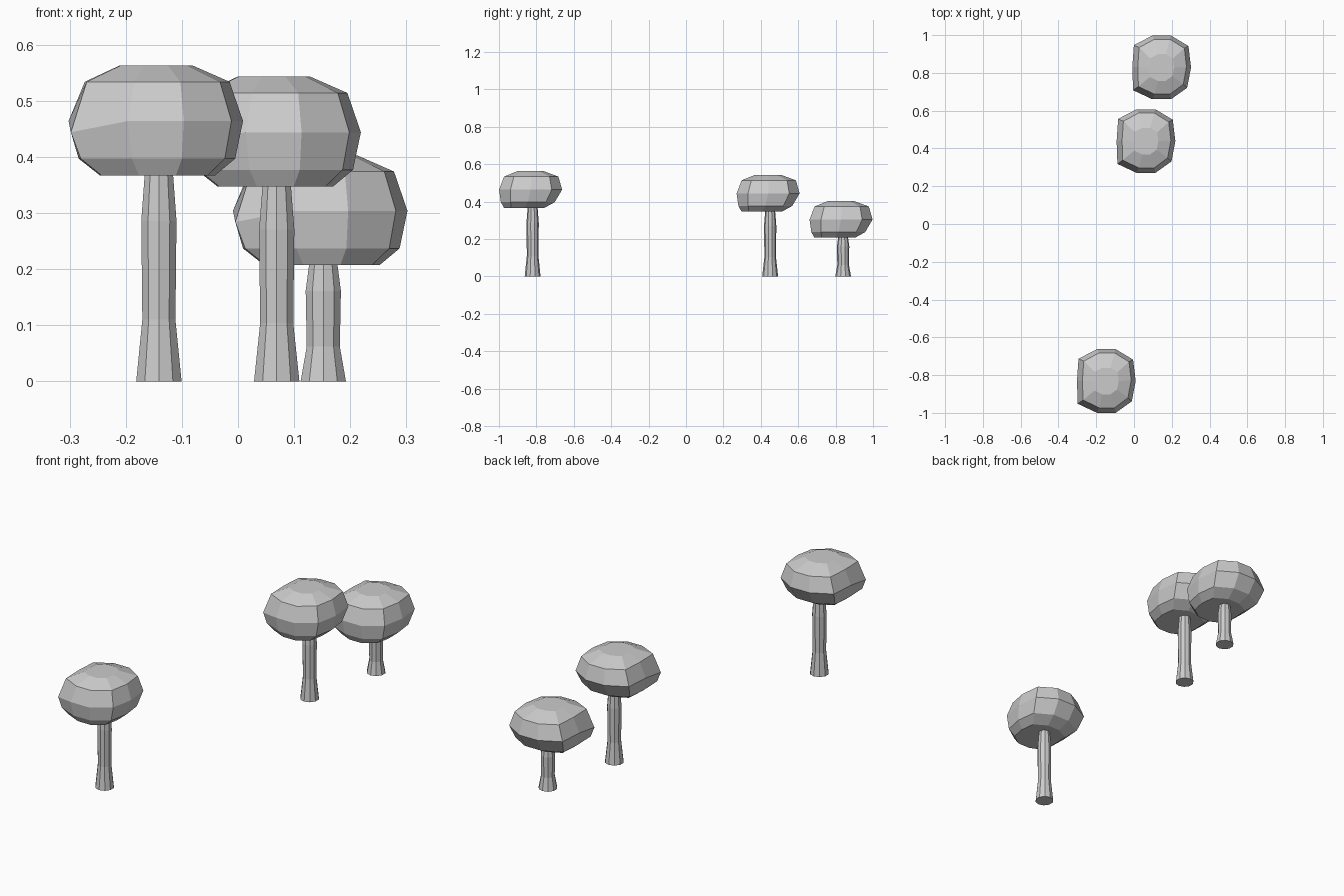
import bpy, bmesh
from math import cos, sin, tau

if "Cube" in bpy.data.objects:
    bpy.data.objects.remove(bpy.data.objects["Cube"])

def loft(name, rings, loc):
    """Skin a stack of rings (lists of points) and cap both ends."""
    bm = bmesh.new()
    loops = [[bm.verts.new(p) for p in ring] for ring in rings]
    n = len(loops[0])
    for a, b in zip(loops, loops[1:]):
        for i in range(n):
            j = (i + 1) % n
            bm.faces.new((a[i], a[j], b[j], b[i]))
    bm.faces.new(loops[0][::-1])
    bm.faces.new(loops[-1])
    bmesh.ops.recalc_face_normals(bm, faces=bm.faces)
    me = bpy.data.meshes.new(name)
    bm.to_mesh(me)
    bm.free()
    ob = bpy.data.objects.new(name, me)
    ob.location = loc
    bpy.context.collection.objects.link(ob)

# crown levels: z, x min, x max, y min, y max (lopsided towards the front)
LEVELS = [(0.0, -0.105, 0.100, -0.155, 0.065),
          (0.03, -0.143, 0.136, -0.172, 0.12),
          (0.097, -0.161, 0.150, -0.182, 0.160),
          (0.167, -0.132, 0.126, -0.155, 0.14),
          (0.196, -0.070, 0.060, -0.083, 0.06)]
# uneven corners of the ten-sided outline
CORNER = {1: 1.03, 4: 1.07, 6: 1.10, 9: 0.98}

def crown_ring(k):
    z, x0, x1, y0, y1 = LEVELS[k]
    pts = []
    for i in range(10):
        c, s = cos(tau * i / 10), sin(tau * i / 10)
        r = CORNER.get(i, 1) / (abs(c) ** 2.8 + abs(s) ** 2.8) ** (1 / 2.8)
        drop = 0.02 if (k == 2 and i == 6) else 0.0
        pts.append(((x0 + x1) / 2 + (x1 - x0) / 2 * r * c,
                    (y0 + y1) / 2 + (y1 - y0) / 2 * r * s, z - drop))
    return pts

# trunk profile: fraction of visible height, radius
TRUNK = [(0, 0.0425), (0.3, 0.031), (0.78, 0.033), (1.06, 0.025)]

def tree(tag, x, y, h):
    rings = [[(r * cos(tau * (i + 0.5) / 10), r * sin(tau * (i + 0.5) / 10), f * h)
              for i in range(10)] for f, r in TRUNK]
    loft("trunk_" + tag, rings, (x, y, 0))
    loft("crown_" + tag, [crown_ring(k) for k in range(5)], (x, y, h))

# three trees, each with the same crown at its own height
tree("front", -0.141, -0.82, 0.367)
tree("middle", 0.069, 0.45, 0.347)
tree("back", 0.152, 0.84, 0.207)
